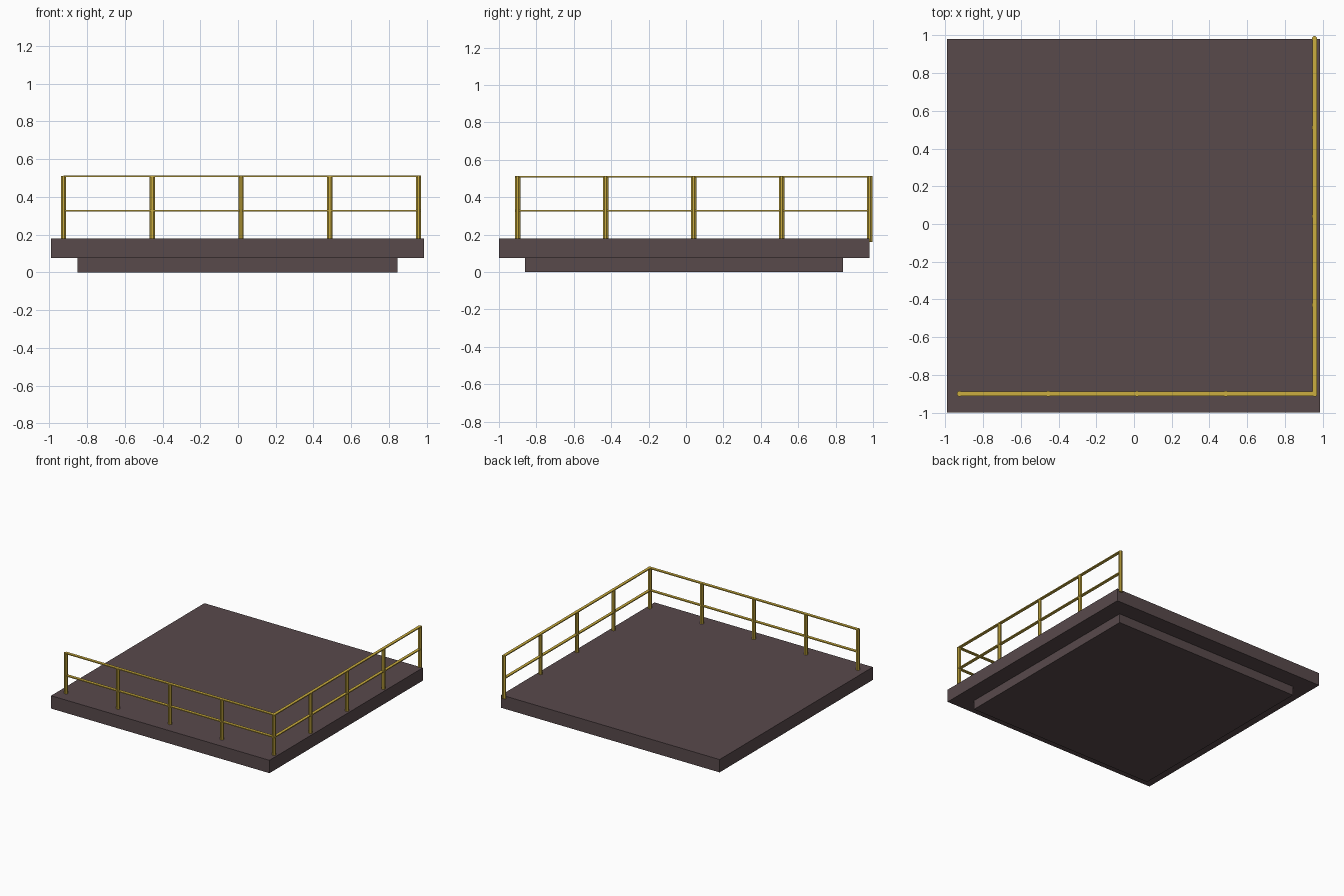
import bpy, bmesh
from mathutils import Matrix, Vector

if "Cube" in bpy.data.objects:
    bpy.data.objects.remove(bpy.data.objects["Cube"])


def material(name, rgb):
    m = bpy.data.materials.new(name)
    m.diffuse_color = (*rgb, 1)
    m.use_nodes = True
    m.node_tree.nodes["Principled BSDF"].inputs["Base Color"].default_value = m.diffuse_color
    return m


DARK = material("dark_brown", (0.098, 0.067, 0.071))
YELLOW = material("safety_yellow", (0.60, 0.42, 0.05))


def finish(name, bm, mat):
    mesh = bpy.data.meshes.new(name)
    bm.to_mesh(mesh)
    bm.free()
    mesh.materials.append(mat)
    ob = bpy.data.objects.new(name, mesh)
    bpy.context.collection.objects.link(ob)
    return ob


def box(name, lo, hi, mat):
    lo, hi = Vector(lo), Vector(hi)
    bm = bmesh.new()
    bmesh.ops.create_cube(bm, size=1, matrix=Matrix.Translation((lo + hi) / 2)
                          @ Matrix.Diagonal((*(hi - lo), 1)))
    return finish(name, bm, mat)


def post(name, x, y, z0=0.16, z1=0.512, r=0.015):
    bm = bmesh.new()
    bmesh.ops.create_cone(bm, cap_ends=True, segments=8, radius1=r, radius2=r, depth=z1 - z0,
                          matrix=Matrix.Translation((x, y, (z0 + z1) / 2))
                          @ Matrix.Rotation(0.3927, 4, 'Z'))
    return finish(name, bm, YELLOW)


# Platform: recessed plinth under a wider slab
box("plinth", (-0.85, -0.86, 0), (0.845, 0.84, 0.077), DARK)
box("deck_slab", (-0.99, -1.0, 0.075), (0.985, 0.98, 0.18), DARK)

# Corner railing: front run and right run share the corner post
X0, X1, Y0, Y1 = -0.925, 0.957, -0.90, 0.982
for i in range(5):
    post(f"front_post_{i}", X0 + (X1 - X0) * i / 4, Y0)
for i in range(1, 5):
    post(f"right_post_{i}", X1, Y0 + (Y1 - Y0) * i / 4)

# Flat rails
W = 0.012
for label, z in (("top", 0.509), ("middle", 0.327)):
    box(f"front_{label}_rail", (X0, Y0 - W, z - 0.004), (X1 + W, Y0 + W, z + 0.004), YELLOW)
    box(f"right_{label}_rail", (X1 - W, Y0 - W, z - 0.004), (X1 + W, Y1, z + 0.004), YELLOW)
